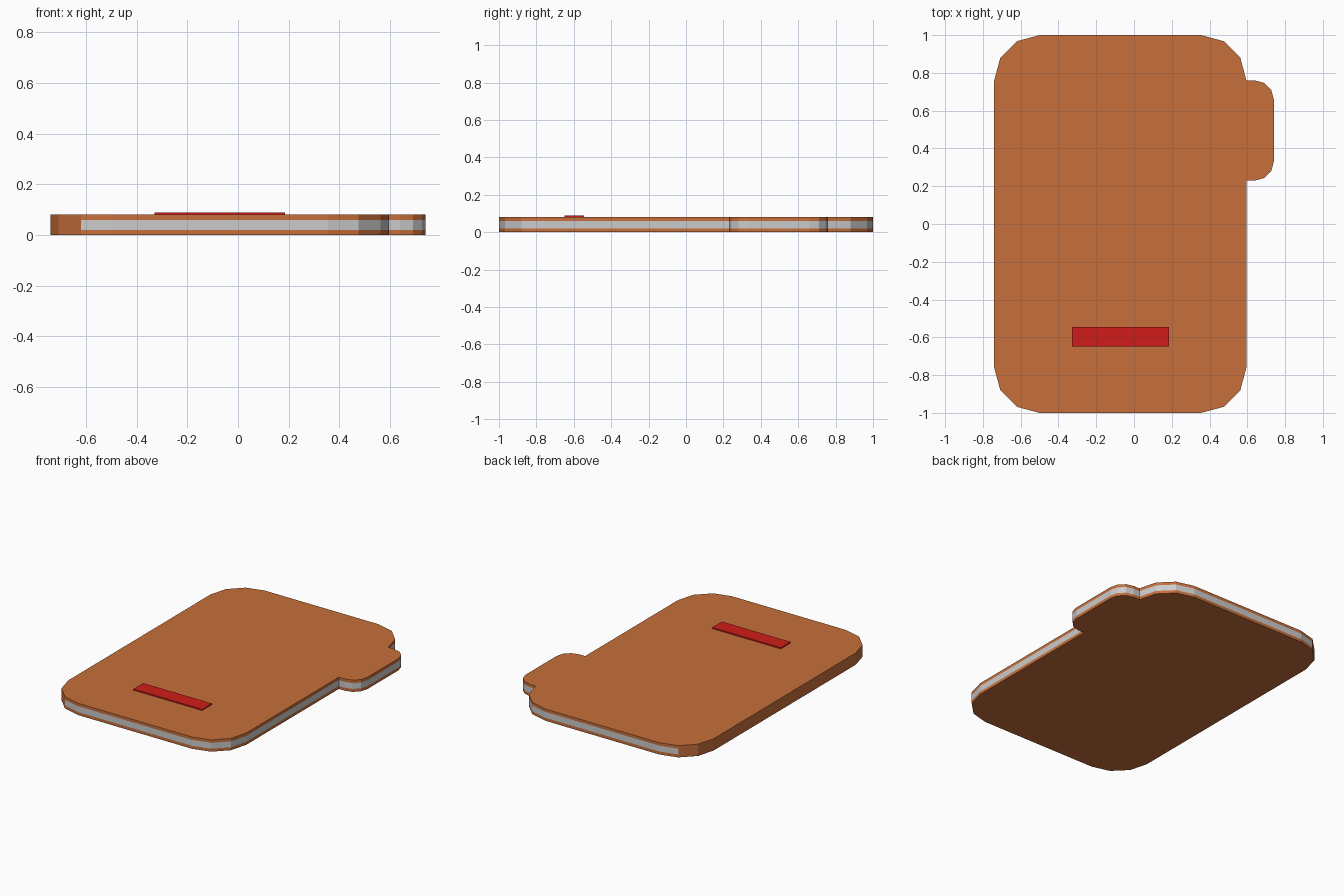
import bpy, bmesh
from math import cos, sin, radians

if "Cube" in bpy.data.objects:
    bpy.data.objects.remove(bpy.data.objects["Cube"])


def material(name, rgb):
    m = bpy.data.materials.new(name)
    m.diffuse_color = (*rgb, 1)
    m.use_nodes = True
    m.node_tree.nodes["Principled BSDF"].inputs["Base Color"].default_value = m.diffuse_color
    return m


def arc(cx, cy, r, start):
    """Quarter-circle corner in three flat segments, counter-clockwise."""
    return [(cx + r * cos(radians(start + a)), cy + r * sin(radians(start + a)))
            for a in (0, 30, 60, 90)]


def new_object(name, bm, mats):
    bmesh.ops.recalc_face_normals(bm, faces=bm.faces)
    me = bpy.data.meshes.new(name)
    bm.to_mesh(me)
    bm.free()
    for m in mats:
        me.materials.append(m)
    ob = bpy.data.objects.new(name, me)
    bpy.context.collection.objects.link(ob)
    return ob


orange = material("orange_cover", (0.57, 0.16, 0.043))
grey = material("grey_pages", (0.6, 0.6, 0.6))
red = material("red_label", (0.62, 0.012, 0.01))

# Booklet outline: rounded rectangle with a rounded tab on the right edge
R, r = 0.24, 0.10
outline = (arc(-0.50, -0.76, R, 180) + arc(0.355, -0.76, R, 270)
           + [(0.595, 0.23)] + arc(0.64, 0.33, r, 270) + arc(0.64, 0.66, r, 0)
           + arc(0.355, 0.76, R, 0) + arc(-0.50, 0.76, R, 90))

# Booklet: stacked layers, page band grey everywhere except around the spine
bm = bmesh.new()
rings = [[bm.verts.new((x, y, z)) for x, y in outline]
         for z in (0.0, 0.02, 0.06, 0.08)]
n = len(outline)
bm.faces.new(rings[0])
bm.faces.new(rings[3])
for level in range(3):
    lo, hi = rings[level], rings[level + 1]
    for i in range(n):
        j = (i + 1) % n
        f = bm.faces.new((lo[i], lo[j], hi[j], hi[i]))
        if level == 1 and min(lo[i].co.x, lo[j].co.x) > -0.63:
            f.material_index = 1
new_object("booklet", bm, [orange, grey])

# Raised label strip on the top cover
bm = bmesh.new()
bmesh.ops.create_cube(bm, size=1)
bmesh.ops.scale(bm, vec=(0.515, 0.105, 0.009), verts=bm.verts)
bmesh.ops.translate(bm, vec=(-0.072, -0.597, 0.0835), verts=bm.verts)
new_object("label_strip", bm, [red])
